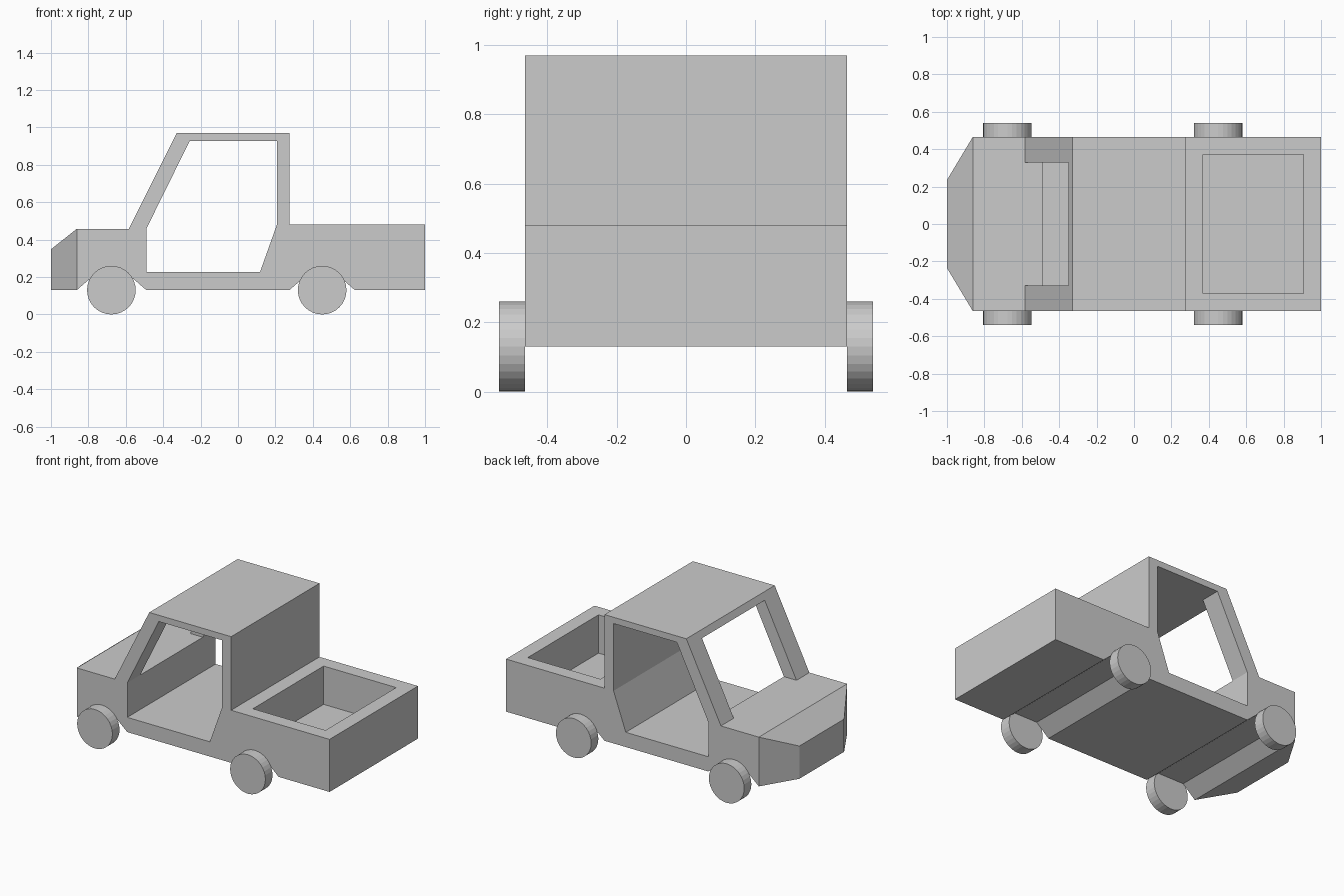
import bpy, bmesh, math

if "Cube" in bpy.data.objects:
    bpy.data.objects.remove(bpy.data.objects["Cube"])

HALF_W = 0.465


def prism(name, profile, half_w):
    """Extrude an (x, z) profile symmetrically along y."""
    bm = bmesh.new()
    face = bm.faces.new([bm.verts.new((x, -half_w, z)) for x, z in profile])
    ext = bmesh.ops.extrude_face_region(bm, geom=[face])
    verts = [v for v in ext["geom"] if isinstance(v, bmesh.types.BMVert)]
    bmesh.ops.translate(bm, verts=verts, vec=(0, 2 * half_w, 0))
    bmesh.ops.recalc_face_normals(bm, faces=bm.faces[:])
    mesh = bpy.data.meshes.new(name)
    bm.to_mesh(mesh)
    bm.free()
    obj = bpy.data.objects.new(name, mesh)
    bpy.context.collection.objects.link(obj)
    return obj


def cut(target, cutter):
    """Subtract the cutter, then discard it."""
    mod = target.modifiers.new("cut", "BOOLEAN")
    mod.operation = "DIFFERENCE"
    mod.solver = "EXACT"
    mod.object = cutter
    bpy.context.view_layer.objects.active = target
    bpy.ops.object.modifier_apply(modifier=mod.name)
    bpy.data.objects.remove(cutter, do_unlink=True)


def arch(x0, x1):
    """Wheel arch notch, listed from rear to front."""
    return [(x1, 0.13), (x1 - 0.09, 0.208), (x0 + 0.09, 0.208), (x0, 0.13)]


# Body: side silhouette with wheel arches
body = prism("truck_body", [
    (-1, 0.13), (-1, 0.348), (-0.862, 0.458), (-0.583, 0.458),
    (-0.328, 0.97), (0.275, 0.97), (0.275, 0.48), (1, 0.48), (1, 0.13),
    *arch(0.275, 0.625), *arch(-0.862, -0.49)], HALF_W)

# Nose: taper the front end in plan
bm = bmesh.new()
bm.from_mesh(body.data)
bmesh.ops.bisect_plane(bm, geom=bm.verts[:] + bm.edges[:] + bm.faces[:], dist=1e-4,
                       plane_co=(-0.862, 0, 0), plane_no=(1, 0, 0))
for v in bm.verts:
    if v.co.x < -0.99:
        v.co.y = math.copysign(0.235, v.co.y)
bmesh.ops.recalc_face_normals(bm, faces=bm.faces[:])
bm.to_mesh(body.data)
bm.free()

# Open doorways through the cab
cut(body, prism("door_cutter", [
    (-0.49, 0.228), (-0.49, 0.458), (-0.258, 0.928), (0.208, 0.928),
    (0.208, 0.48), (0.118, 0.228)], 0.6))

# Windscreen opening between the pillars
cut(body, prism("windscreen_cutter", [
    (-0.583, 0.458), (-0.3, 0.458), (-0.1, 0.928), (-0.5, 0.928)], 0.33))

# Cargo bed recess
cut(body, prism("bed_cutter", [
    (0.37, 0.225), (0.37, 0.7), (0.905, 0.7), (0.905, 0.225)], 0.372))

# Wheels
for end, x in (("front", -0.677), ("rear", 0.45)):
    for side, s in (("left", 1), ("right", -1)):
        bpy.ops.mesh.primitive_cylinder_add(
            vertices=32, radius=0.13, depth=0.075,
            location=(x, s * (HALF_W + 0.0375), 0.13),
            rotation=(math.pi / 2, 0, 0))
        bpy.context.object.name = f"{end}_{side}_wheel"
